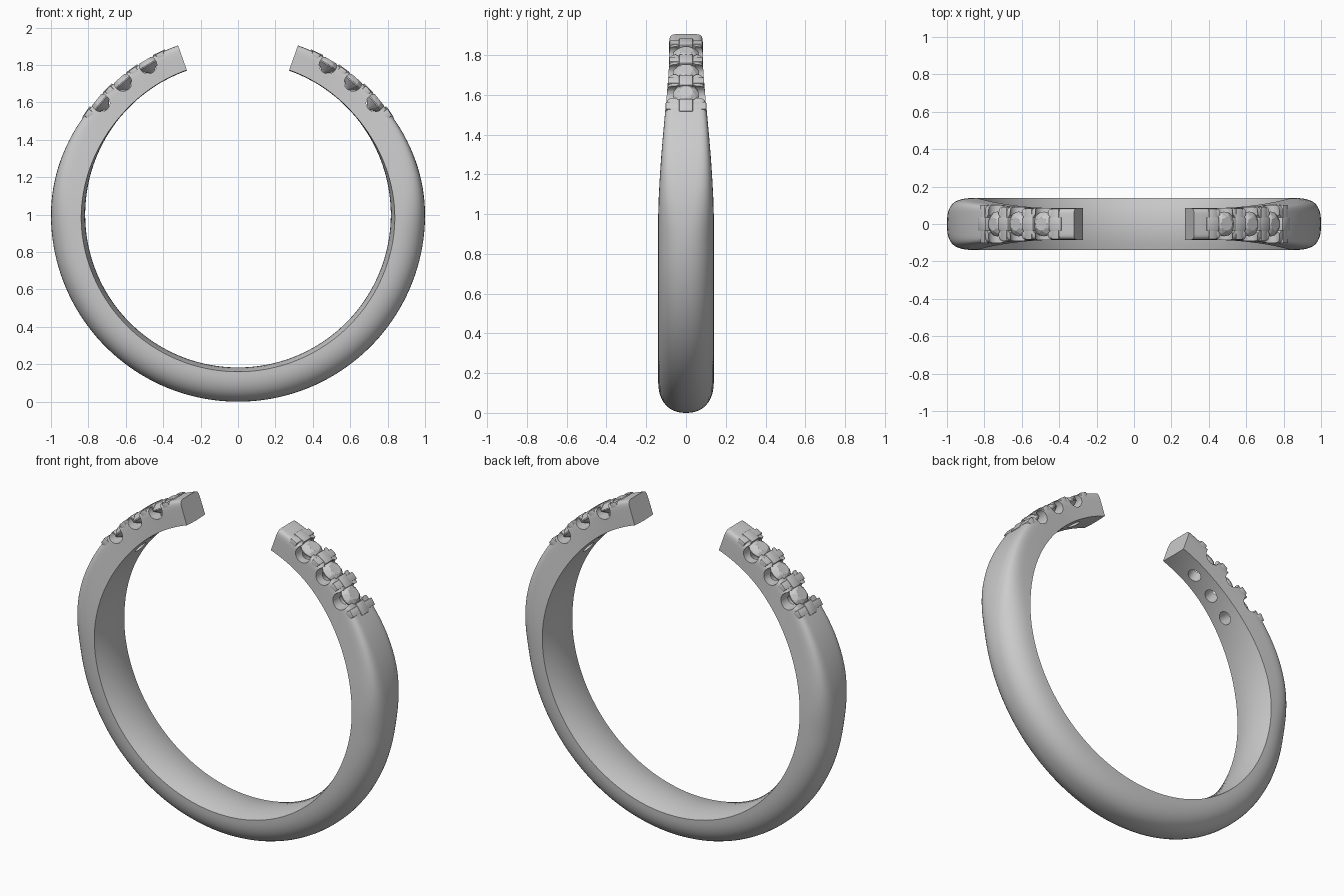
import bpy, bmesh, math
from mathutils import Matrix, Vector

if "Cube" in bpy.data.objects:
    bpy.data.objects.remove(bpy.data.objects["Cube"])

GAP = 19.5                       # half opening at the top, degrees
STONES = (31, 41, 50.8)          # stone angles from vertical
BARS = (26, 36, 46, 56)          # prong bar angles


def ease(a, start, end):
    t = min(1, max(0, (start - abs(a)) / (start - end)))
    return t * t * (3 - 2 * t)


def outer(a):
    return 1 - 0.04 * ease(a, 90, 30)


def half_width(a):
    return 0.14 - 0.055 * ease(a, 93, 30)


def frame(a, r):
    """Local x = tangent, y = width, z = outward, at angle a and radius r."""
    t = math.radians(a)
    return Matrix.Translation((r * math.sin(t), 0, 1 + r * math.cos(t))) @ Matrix.Rotation(t, 4, 'Y')


def finish(name, bm):
    bmesh.ops.recalc_face_normals(bm, faces=bm.faces)
    me = bpy.data.meshes.new(name)
    bm.to_mesh(me)
    bm.free()
    ob = bpy.data.objects.new(name, me)
    bpy.context.collection.objects.link(ob)
    return ob


def section(a):
    """Domed outside, slightly rounded inside; nearly square at the tips."""
    w, top = half_width(a), outer(a)
    k = ease(a, 100, 45)
    edge, n = 0.84 - 0.02 * k, 2.3 + 6 * k
    pts = []
    for i in range(25):
        u = math.pi * i / 24
        c, s = math.cos(u), max(0, math.sin(u))
        pts.append((math.copysign(abs(c) ** (2 / n), c) * w, edge + (top - edge) * s ** (2 / n)))
    for i in range(1, 8):
        v = -1 + i / 4
        pts.append((v * w, edge - (edge - 0.817) * (1 - v * v)))
    return pts


# Band
bm = bmesh.new()
rings = []
N = 144
for i in range(N + 1):
    a = GAP + (360 - 2 * GAP) * i / N
    m = a if a <= 180 else 360 - a
    t = math.radians(a)
    rings.append([bm.verts.new((r * math.sin(t), y, 1 + r * math.cos(t))) for y, r in section(m)])
for p, q in zip(rings, rings[1:]):
    for j in range(len(p)):
        k = (j + 1) % len(p)
        bm.faces.new((p[j], p[k], q[k], q[j]))
bm.faces.new(rings[0])
bm.faces.new(rings[-1])
band = finish("band", bm)

SEATS = [(s * a, outer(a) - 0.026) for s in (1, -1) for a in STONES]


def cutter(name, radius, local):
    bm = bmesh.new()
    for a, r in SEATS:
        bmesh.ops.create_cone(bm, cap_ends=True, segments=32, radius1=radius, radius2=radius,
                              depth=0.4, matrix=frame(a, r) @ local)
    ob = finish(name, bm)
    ob.hide_render = True
    return ob


# Stone seats, side scallops and drilled holes
cutters = [
    cutter("seat_cutter", 0.064, Matrix.Translation((0, 0, 0.198))),
    cutter("scallop_cutter", 0.047, Matrix.Rotation(math.pi / 2, 4, 'X')),
    cutter("hole_cutter", 0.037, Matrix.Translation((0, 0, -0.18))),
]
bpy.context.view_layer.objects.active = band
for c in cutters:
    mod = band.modifiers.new(c.name, 'BOOLEAN')
    mod.operation, mod.solver, mod.object = 'DIFFERENCE', 'EXACT', c
    bpy.ops.object.modifier_apply(modifier=mod.name)
for c in cutters:
    bpy.data.objects.remove(c)
band.select_set(True)
bpy.ops.object.shade_smooth_by_angle(angle=math.radians(35))
band.select_set(False)

# Faceted stones
for n, (a, r) in enumerate(SEATS):
    bm = bmesh.new()
    for count, rad, h, off in ((8, 0.036, 0.029, 0), (8, 0.054, 0.017, 0.5),
                               (16, 0.066, 0.003, 0), (16, 0.066, -0.003, 0)):
        for i in range(count):
            u = 2 * math.pi * (i + off) / count
            bm.verts.new((rad * math.cos(u), rad * math.sin(u), h))
    bm.verts.new((0, 0, -0.055))
    bmesh.ops.convex_hull(bm, input=bm.verts)
    bmesh.ops.transform(bm, matrix=frame(a, r), verts=bm.verts)
    finish(f"stone_{n + 1}", bm)

# Cross-shaped prong bars between the stones
for s, side in ((1, "right"), (-1, "left")):
    for n, a in enumerate(BARS):
        bm = bmesh.new()
        w = half_width(a) * 0.97
        for sx, sy, top in ((0.044, 2 * w, 0.003), (0.074, 0.07, 0.006)):
            bmesh.ops.create_cube(bm, size=1, matrix=frame(s * a, outer(a) + top - 0.02)
                                  @ Matrix.Diagonal((sx, sy, 0.04, 1)))
        bmesh.ops.bevel(bm, geom=bm.edges[:], offset=0.005, segments=2, affect='EDGES', profile=0.5)
        ob = finish(f"prong_bar_{side}_{n + 1}", bm)
        bpy.context.view_layer.objects.active = ob
        ob.select_set(True)
        bpy.ops.object.shade_smooth_by_angle(angle=math.radians(35))
        ob.select_set(False)
